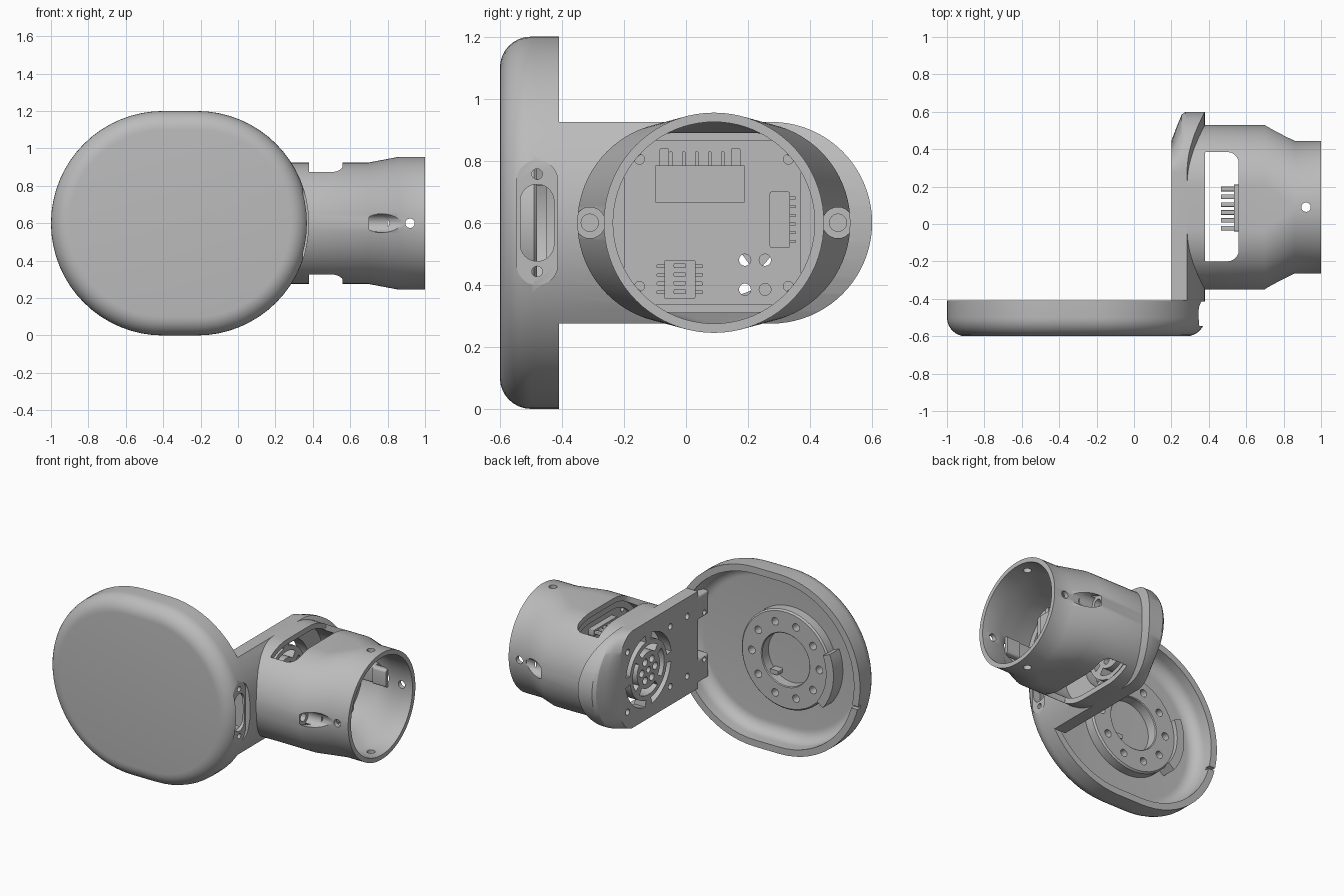
import bpy
import bmesh
from math import sin, cos, pi, radians

default_cube = bpy.data.objects.get("Cube")
if default_cube:
    bpy.data.objects.remove(default_cube, do_unlink=True)

grey = bpy.data.materials.new("light_grey_plastic")
grey.use_nodes = True
grey.diffuse_color = (0.5, 0.5, 0.5, 1)
grey.node_tree.nodes["Principled BSDF"].inputs["Base Color"].default_value = (0.5, 0.5, 0.5, 1)

MID = 0.6        # height of the shared centre line
TUBE_Y = 0.09    # centre of the tube
DISH_X = -0.31   # centre of the dish


def place(axis, u, v, depth):
    """Point from two in-plane coordinates and a depth along the axis."""
    return {"x": (depth, u, v), "y": (u, depth, v), "z": (u, v, depth)}[axis]


def rounded(centre, half, radius, steps=16):
    """Rounded rectangle: a circle, a slot or a box, as half sizes grow."""
    points = []
    for quarter, (su, sv) in enumerate([(1, 1), (-1, 1), (-1, -1), (1, -1)]):
        for i in range(steps + 1):
            a = (quarter + i / steps) * pi / 2
            points.append((centre[0] + su * half[0] + radius * cos(a),
                           centre[1] + sv * half[1] + radius * sin(a)))
    return points


def sector(centre, inner, outer, start, end, steps=14):
    """Outline of a piece of a ring, angles in degrees."""
    angles = [radians(start + (end - start) * i / steps) for i in range(steps + 1)]
    arc = [(outer, a) for a in angles] + [(inner, a) for a in reversed(angles)]
    return [(centre[0] + r * cos(a), centre[1] + r * sin(a)) for r, a in arc]


def loft(name, axis, rings, closed=False):
    """Skin a list of (outline, depth) rings; closed joins last to first."""
    bm = bmesh.new()
    loops = [[bm.verts.new(place(axis, u, v, d)) for u, v in outline] for outline, d in rings]
    pairs = list(zip(loops, loops[1:]))
    if closed:
        pairs.append((loops[-1], loops[0]))
    else:
        bm.faces.new(loops[0])
        bm.faces.new(loops[-1])
    for a, b in pairs:
        for i in range(len(a)):
            j = (i + 1) % len(a)
            bm.faces.new((a[i], a[j], b[j], b[i]))
    bmesh.ops.remove_doubles(bm, verts=bm.verts, dist=0.00005)
    bmesh.ops.recalc_face_normals(bm, faces=bm.faces)
    mesh = bpy.data.meshes.new(name)
    bm.to_mesh(mesh)
    bm.free()
    mesh.materials.append(grey)
    obj = bpy.data.objects.new(name, mesh)
    bpy.context.collection.objects.link(obj)
    return obj


def prism(name, axis, low, high, outline):
    return loft(name, axis, [(outline, low), (outline, high)])


def block(name, axis, low, high, u, v, radius=0.005):
    """Box between the given limits with rounded edges along the axis."""
    centre = ((u[0] + u[1]) / 2, (v[0] + v[1]) / 2)
    half = ((u[1] - u[0]) / 2 - radius, (v[1] - v[0]) / 2 - radius)
    return prism(name, axis, low, high, rounded(centre, half, radius, 5))


def rod(name, axis, low, high, centre, radius):
    return prism(name, axis, low, high, rounded(centre, (0, 0), radius, 6))


def cut(target, cutters, operation="DIFFERENCE"):
    """Apply the cutters, keep the result and drop the cutters."""
    for cutter in cutters:
        cutter.hide_render = True
        mod = target.modifiers.new("cut", "BOOLEAN")
        mod.operation = operation
        mod.solver = "EXACT"
        mod.object = cutter
    graph = bpy.context.evaluated_depsgraph_get()
    mesh = bpy.data.meshes.new_from_object(target.evaluated_get(graph))
    target.modifiers.clear()
    target.data = mesh
    for cutter in cutters:
        bpy.data.objects.remove(cutter, do_unlink=True)


# Dish: hollow rounded cover, open at the back
def dish_ring(radius, depth):
    return rounded((DISH_X, MID), (0.09, 0), radius), depth


bends = [i * pi / 16 for i in range(9)]
dish = loft("dish_cover", "y",
            [dish_ring(0.5 + 0.1 * sin(a), -0.5 - 0.1 * cos(a)) for a in bends]
            + [dish_ring(0.6, -0.41), dish_ring(0.555, -0.41)]
            + [dish_ring(0.475 + 0.08 * cos(a), -0.47 - 0.08 * sin(a)) for a in bends])
cut(dish, [prism("recess", "x", 0.345, 0.5, rounded((-0.48, MID), (0, 0.135), 0.066)),
           prism("window", "x", 0.2, 0.5, rounded((-0.48, MID), (0, 0.07), 0.054)),
           block("rim_notch", "y", -0.44, -0.4, (-1.1, -0.9), (0.45, 0.47))]
    + [rod("screw_hole", "x", 0.2, 0.5, (-0.48, MID + s * 0.157), 0.017) for s in (1, -1)])

# Mounting ring, clip and peg inside the dish
hub = (-0.4, MID)
ring = loft("mounting_ring", "y",
            [(rounded(hub, (0, 0), r), d) for r, d in
             [(0.33, -0.56), (0.33, -0.49), (0.32, -0.48), (0.18, -0.48), (0.175, -0.485), (0.175, -0.56)]],
            closed=True)
cut(ring, [rod("bolt_hole", "y", -0.54, -0.4,
               (hub[0] + 0.25 * cos(i * pi / 5), MID + 0.25 * sin(i * pi / 5)), 0.025)
           for i in range(10)])
prism("ring_clip", "y", -0.56, -0.45, sector(hub, 0.32, 0.375, 158, 218))
block("ring_peg", "y", -0.56, -0.5, (-0.33, -0.27), (0.47, 0.5))

# Two tabs that carry the arm into the dish
for s in (1, -1):
    tab = block("arm_tab", "y", -0.52, -0.4, (0.2, 0.295), (MID + s * 0.21 - 0.08, MID + s * 0.21 + 0.08), 0.015)
    cut(tab, [rod("tab_hole", "x", 0.1, 0.4, (-0.48, MID + s * 0.157), 0.017)])


# Side plate: rounded, bevelled back end, outer face following the dish outline
def plate_outline(reach):
    arc = [-pi / 2 + i * pi / 40 for i in range(41)]
    return ([(-0.41, MID + 0.325), (-0.41, MID - 0.325)]
            + [(0.275 + reach * cos(a), MID + 0.325 * sin(a)) for a in arc])


plate = loft("side_plate", "x", [(plate_outline(r), d) for r, d in
                                 [(0.17, 0.2), (0.25, 0.23), (0.31, 0.255), (0.325, 0.275), (0.325, 0.42)]])
cut(plate, [prism("dish_outline", "y", -1, 1, rounded((DISH_X, MID), (0.09, 0), 0.6))], "INTERSECT")
fan = (TUBE_Y, MID)
vent = (0.11, MID)
grille = [prism("hollow", "x", 0.28, 0.5, rounded(fan, (0.115, 0), 0.29))]
for quarter in range(4):
    start = quarter * 90
    grille.append(prism("outer_slot", "x", 0.1, 0.3, sector(vent, 0.195, 0.24, start + 8, start + 82)))
    grille.append(prism("inner_slot", "x", 0.1, 0.3, sector(vent, 0.12, 0.165, start + 55, start + 125)))
for i in range(6):
    grille.append(rod("vent_hole", "x", 0.1, 0.3,
                      (vent[0] + 0.07 * cos(i * pi / 3), MID + 0.07 * sin(i * pi / 3)), 0.024))
grille.append(rod("vent_hole", "x", 0.1, 0.3, vent, 0.02))
for s in (1, -1):
    for y in (-0.3, -0.12, 0.33):
        grille.append(rod("plate_hole", "x", 0.1, 0.27, (y, MID + s * 0.2), 0.02))
cut(plate, grille)


# Tube: slot-shaped base narrowing to a round mouth
def tube_ring(depth, radius, spread):
    return rounded(fan, (spread, 0), radius, 20), depth


tube = loft("tube", "x", [tube_ring(0.27, 0.325, 0.115), tube_ring(0.7, 0.325, 0.115),
                          tube_ring(0.86, 0.355, 0), tube_ring(1, 0.355, 0),
                          tube_ring(1, 0.325, 0), tube_ring(0.86, 0.325, 0),
                          tube_ring(0.7, 0.29, 0.115), tube_ring(0.27, 0.29, 0.115)], closed=True)
cut(tube, [block("window", "z", -1, 2, (0.4, 0.56), (-0.2, 0.385), 0.06),
           block("window_base", "z", -1, 2, (0.38, 0.48), (-0.2, 0.385)),
           rod("cross_hole", "y", -1, 1, (0.92, MID), 0.025),
           rod("cross_hole", "z", -1, 2, (0.92, TUBE_Y), 0.025)]
    + [rod("counterbore", "x", 0.7, 0.87, (TUBE_Y + s * 0.4, MID), 0.05) for s in (1, -1)]
    + [rod("screw_hole", "x", 0.65, 0.72, (TUBE_Y + s * 0.4, MID), 0.028) for s in (1, -1)])

# Screw bosses behind the counterbores
for s in (1, -1):
    for low, high, start, reach in ((0.6, 0.7, 0.34, 0.43), (0.7, 0.8, 0.33, 0.38)):
        sides = sorted((TUBE_Y + s * start, TUBE_Y + s * reach))
        boss = block("screw_boss", "x", low, high, sides, (MID - 0.058, MID + 0.058), 0.015)
        pocket = (0.65, 0.028) if low < 0.7 else (0.6, 0.05)
        cut(boss, [rod("pocket", "x", pocket[0], 0.9, (TUBE_Y + s * 0.4, MID), pocket[1])])

# Circuit board on its ledge
loft("board_ledge", "x", [(rounded(fan, (0.115, 0), r), d) for r, d in
                          [(0.3, 0.565), (0.3, 0.578), (0.25, 0.578), (0.25, 0.565)]], closed=True)
board = block("circuit_board", "x", 0.575, 0.595, (-0.2, 0.37), (0.335, 0.865), 0.03)
cut(board, [rod("board_hole", "x", 0.5, 0.7, (y, z), 0.019)
            for y, z in [(0.19, 0.48), (0.255, 0.48), (0.19, 0.385), (0.255, 0.385)]]
    + [rod("corner_hole", "x", 0.5, 0.7, (TUBE_Y + a * 0.24, MID + b * 0.205), 0.016)
       for a in (1, -1) for b in (1, -1)])

# Connectors, chip and pins
block("wide_connector", "x", 0.595, 0.66, (-0.1, 0.19), (0.665, 0.785))
block("side_connector", "x", 0.595, 0.65, (0.27, 0.335), (0.52, 0.7))
block("switch_block", "x", 0.595, 0.64, (-0.07, 0.03), (0.355, 0.48))
block("pin_header", "x", 0.535, 0.575, (-0.04, 0.21), (0.77, 0.81))
for y in (-0.085, 0.145):
    block("connector_arm", "x", 0.595, 0.63, (y, y + 0.03), (0.77, 0.84))
for i in range(6):
    y, z = -0.055 + i * 0.042, 0.535 + i * 0.028
    block("connector_pin", "x", 0.595, 0.615, (y, y + 0.012), (0.78, 0.83))
    block("side_pin", "x", 0.595, 0.62, (0.33, 0.355), (z, z + 0.01))
    block("header_pin", "x", 0.465, 0.54, (y + 0.02, y + 0.045), (0.78, 0.8))
for i in range(4):
    z = 0.37 + i * 0.028
    block("switch_lead", "x", 0.595, 0.605, (-0.095, 0.055), (z, z + 0.012))
    block("switch_lever", "x", 0.64, 0.65, (-0.04, 0), (z, z + 0.015))

# Smooth curved walls, keep edges sharp
bpy.ops.object.select_all(action="DESELECT")
for obj in bpy.context.scene.objects:
    if obj.type == "MESH" and obj.data.materials and obj.data.materials[0] == grey:
        obj.select_set(True)
        bpy.context.view_layer.objects.active = obj
bpy.ops.object.shade_smooth_by_angle(angle=radians(30))
